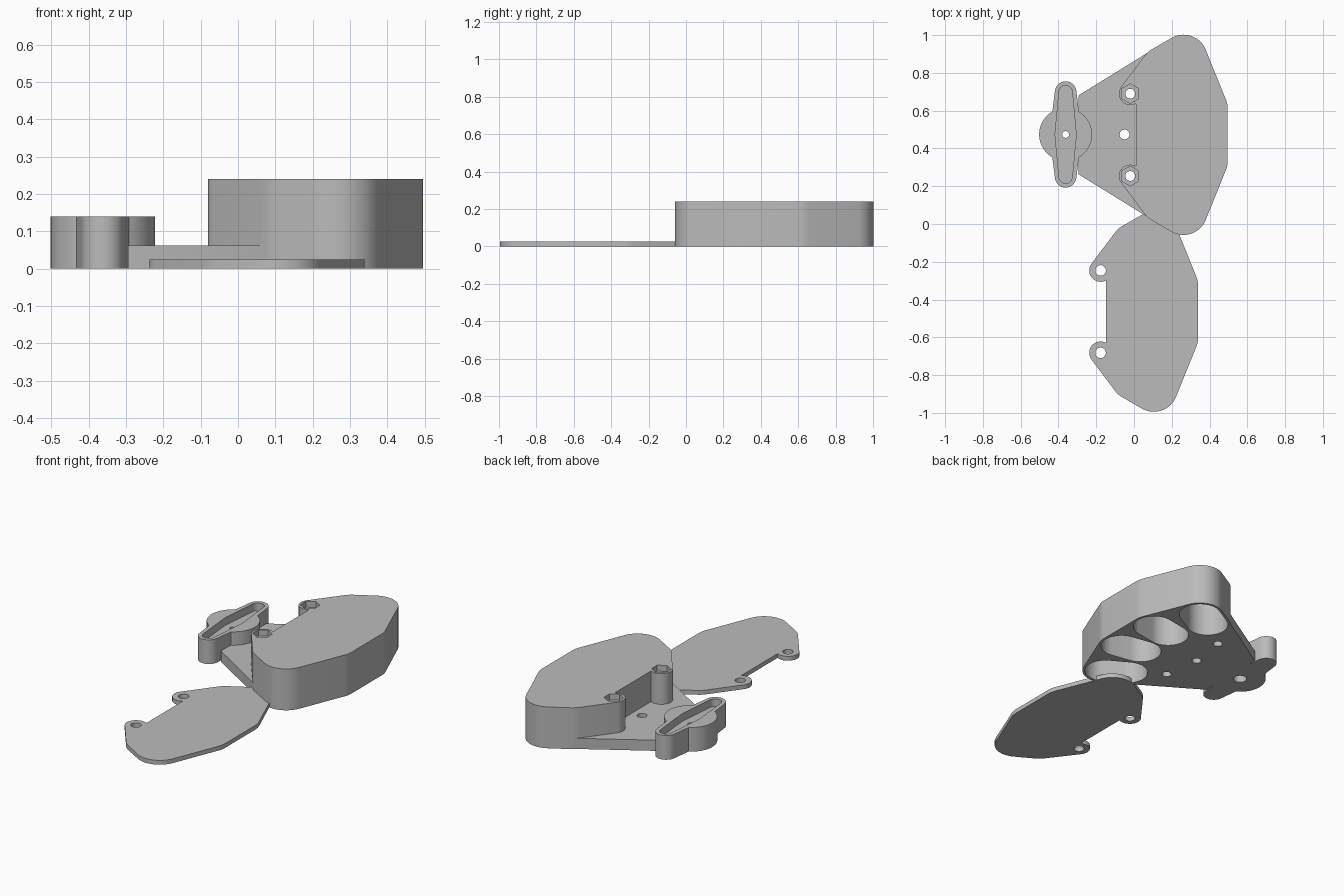
import bpy, bmesh, math
from mathutils import Vector, geometry

if "Cube" in bpy.data.objects:
    bpy.data.objects.remove(bpy.data.objects["Cube"])

CY = 0.472                      # symmetry line of the main body
R_OUT, R_HOLE, HALF = 0.127, 0.113, 0.06
grey = bpy.data.materials.new("plain_grey")
grey.diffuse_color = (0.5, 0.5, 0.5, 1)
grey.use_nodes = True
grey.node_tree.nodes["Principled BSDF"].inputs["Base Color"].default_value = grey.diffuse_color


def circle(x, y, r, n=64, start=0.0):
    return [(x + r * math.cos(start + 2 * math.pi * i / n),
             y + r * math.sin(start + 2 * math.pi * i / n)) for i in range(n)]


def hull_prism(name, pts, z0, z1):
    """Extrude the convex hull of 2D points from z0 to z1."""
    pts = [Vector(p) for p in pts]
    order = [pts[i] for i in geometry.convex_hull_2d(pts)]
    bm = bmesh.new()
    face = bm.faces.new([bm.verts.new((p.x, p.y, z0)) for p in order])
    ext = bmesh.ops.extrude_face_region(bm, geom=[face])
    bmesh.ops.translate(bm, vec=(0, 0, z1 - z0),
                        verts=[g for g in ext["geom"] if isinstance(g, bmesh.types.BMVert)])
    bmesh.ops.remove_doubles(bm, verts=bm.verts, dist=1e-5)
    bmesh.ops.recalc_face_normals(bm, faces=bm.faces)
    me = bpy.data.meshes.new(name)
    bm.to_mesh(me)
    bm.free()
    ob = bpy.data.objects.new(name, me)
    bpy.context.collection.objects.link(ob)
    me.materials.append(grey)
    return ob


def combine(target, others, operation):
    for o in others:
        mod = target.modifiers.new("bool", 'BOOLEAN')
        mod.operation, mod.solver, mod.object = operation, 'EXACT', o
        bpy.context.view_layer.objects.active = target
        bpy.ops.object.modifier_apply(modifier=mod.name)
        bpy.data.objects.remove(o, do_unlink=True)


def finish(ob):
    bpy.ops.object.select_all(action='DESELECT')
    ob.select_set(True)
    bpy.context.view_layer.objects.active = ob
    bpy.ops.object.shade_smooth_by_angle(angle=math.radians(18))


# Four fanned slots: (inner end, outer end)
slots = []
for s in (1, -1):
    for cx, dy, ang in ((0.21, 0.373, 30), (0.31, 0.128, 10)):
        dx, dv = HALF * math.cos(math.radians(ang)), HALF * math.sin(math.radians(ang))
        slots.append(((cx - dx, CY + s * (dy - dv)), (cx + dx, CY + s * (dy + dv))))
corners = [slots[0], slots[2]]
bosses = [(-0.02, CY + 0.218), (-0.02, CY - 0.218)]


def fan_shape(name, ox, oy, height):
    """Fan outline with two screw ears and a flat notch between them."""
    pts = [(ox + 0.01, oy + CY + s * 0.2) for s in (1, -1)]
    for ends in slots:
        for x, y in ends:
            pts += circle(x + ox, y + oy, R_OUT)
    ob = hull_prism(name, pts, 0, height)
    ears = []
    for (bx, by), (inner, _) in zip(bosses, corners):
        ears.append(hull_prism("ear", circle(bx + ox, by + oy, 0.06, 48)
                               + circle(inner[0] + ox, inner[1] + oy, R_OUT), 0, height))
    combine(ob, ears, 'UNION')
    return ob


# Main body with base plate
body = fan_shape("slotted_body", 0, 0, 0.24)
base_pts = [(-0.295, CY + 0.208), (-0.295, CY - 0.208)]
for _, (x, y) in corners:
    base_pts += circle(x, y, R_OUT)
base = hull_prism("base", base_pts, 0, 0.062)

# Winged hub: round boss plus two tapered arms
HX, HY, HZ = -0.362, CY + 0.002, 0.14
hub = hull_prism("hub", circle(HX, HY, 0.14, 80), 0, HZ)


def wing(name, half_mid, r_end, z0, z1):
    pts = [(HX - half_mid, HY), (HX + half_mid, HY)]
    for s in (1, -1):
        pts += circle(HX, HY + s * 0.224, r_end, 48)
    return hull_prism(name, pts, z0, z1)


combine(body, [base, hub, wing("arms", 0.085, 0.057, 0, HZ)], 'UNION')

# Cut blind slots, screw holes, nut pockets and the arm recess
cuts = [hull_prism("slot", circle(*a, R_HOLE) + circle(*b, R_HOLE), -0.05, 0.215)
        for a, b in slots]
for bx, by in bosses:
    cuts.append(hull_prism("screw", circle(bx, by, 0.026, 32), -0.05, 0.3))
    cuts.append(hull_prism("nut", circle(bx, by, 0.052, 6, math.pi / 2), 0.205, 0.3))
cuts.append(hull_prism("middle", circle(-0.05, HY, 0.026, 32), -0.05, 0.1))
cuts.append(wing("recess", 0.056, 0.035, 0.095, 0.2))
cuts.append(hull_prism("pin", circle(HX, HY, 0.018, 32), -0.05, 0.2))
cuts.append(hull_prism("counterbore", circle(HX, HY, 0.036, 32), -0.05, 0.06))
combine(body, cuts, 'DIFFERENCE')
finish(body)

# Thin matching cover plate
PX, PY = -0.157, -0.936
plate = fan_shape("cover_plate", PX, PY, 0.025)
combine(plate, [hull_prism("screw", circle(bx + PX, by + PY, 0.028, 32), -0.05, 0.1)
                for bx, by in bosses], 'DIFFERENCE')
finish(plate)
